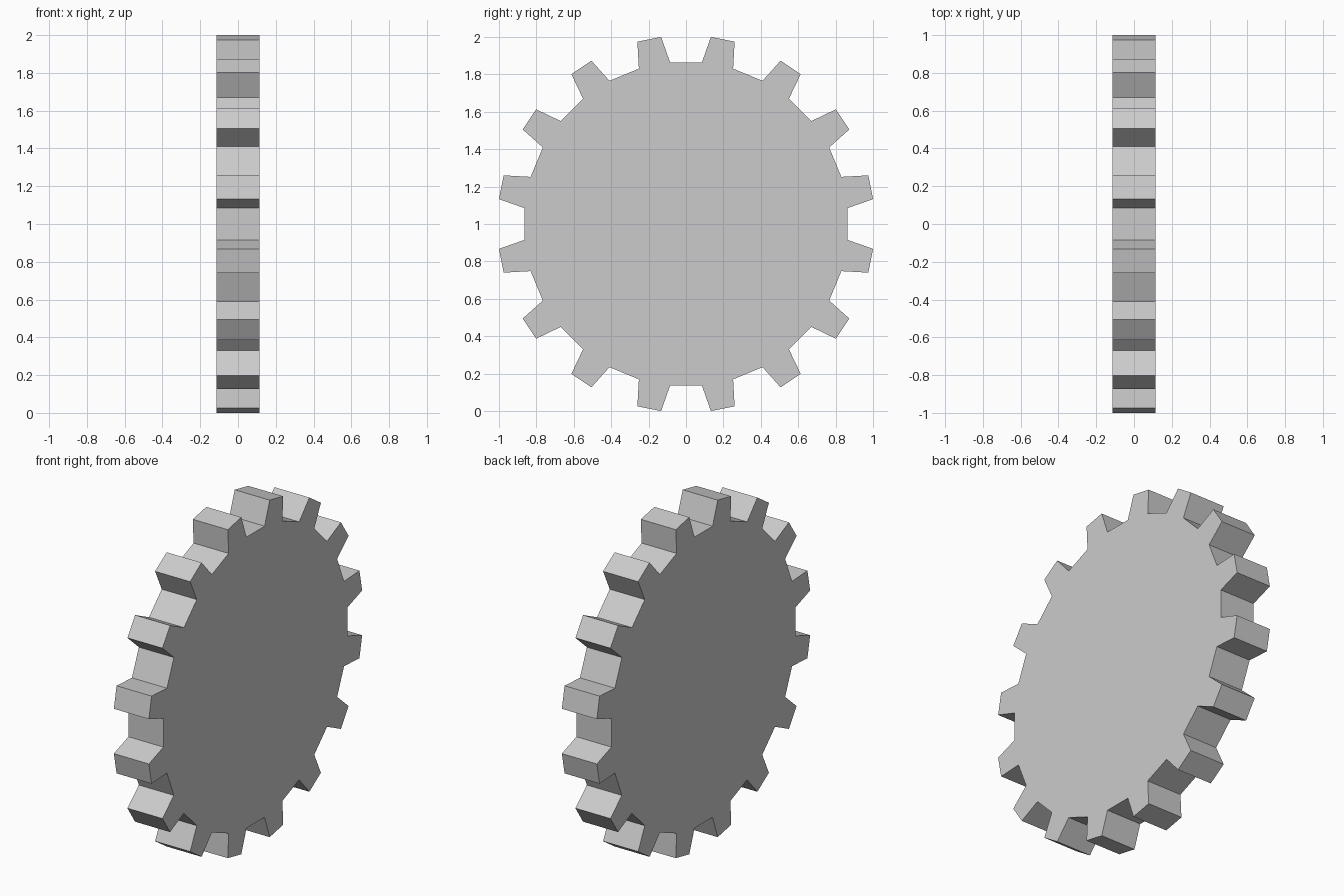
import bpy, bmesh
from math import sin, cos, radians

if "Cube" in bpy.data.objects:
    bpy.data.objects.remove(bpy.data.objects["Cube"])

TEETH = 16
HALF_THICKNESS = 0.115
ROOT_R, TIP_R = 0.868, 1.0088
PITCH = 360 / TEETH
ROOT_HALF, TIP_HALF = PITCH / 4, 3.68   # half-angles of a tooth, degrees


def rim_point(radius, degrees):
    a = radians(degrees)
    return (-HALF_THICKNESS, radius * sin(a), 1 + radius * cos(a))


# Toothed outline: each tooth tapers from root to tip
outline = []
for i in range(TEETH):
    mid = PITCH * (i + 0.5)
    outline += [rim_point(ROOT_R, mid - ROOT_HALF), rim_point(TIP_R, mid - TIP_HALF),
                rim_point(TIP_R, mid + TIP_HALF), rim_point(ROOT_R, mid + ROOT_HALF)]

# Solid wheel: extrude the outline along x
bm = bmesh.new()
face = bm.faces.new([bm.verts.new(p) for p in outline])
extruded = bmesh.ops.extrude_face_region(bm, geom=[face], use_keep_orig=True)["geom"]
bmesh.ops.translate(bm, vec=(2 * HALF_THICKNESS, 0, 0),
                    verts=[g for g in extruded if isinstance(g, bmesh.types.BMVert)])
bmesh.ops.recalc_face_normals(bm, faces=bm.faces)

mesh = bpy.data.meshes.new("gear_wheel")
bm.to_mesh(mesh)
bm.free()
bpy.context.collection.objects.link(bpy.data.objects.new("gear_wheel", mesh))
